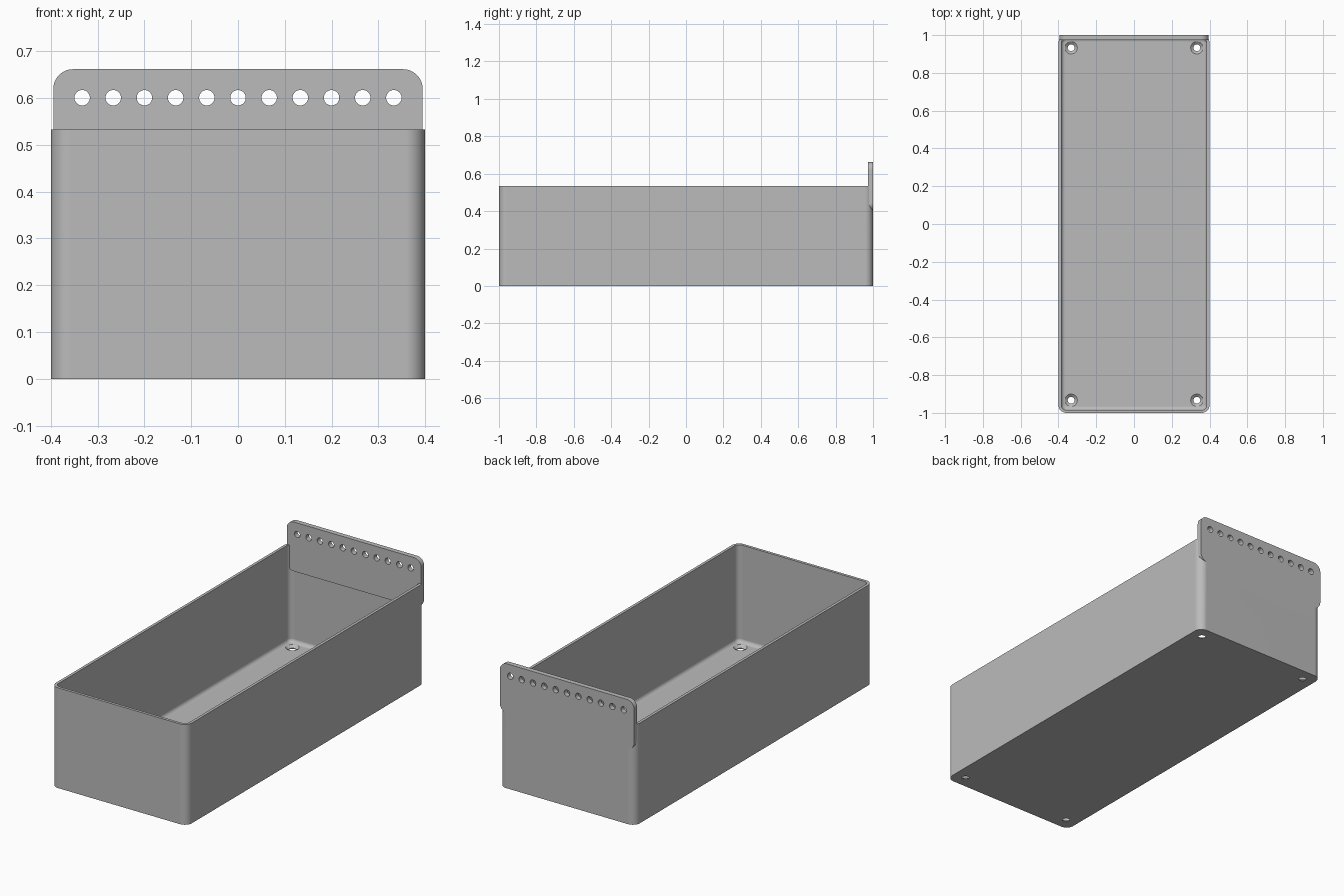
import bpy, bmesh, math
from mathutils import Matrix, Vector

if "Cube" in bpy.data.objects:
    bpy.data.objects.remove(bpy.data.objects["Cube"], do_unlink=True)

grey = bpy.data.materials.new("plain_grey")
grey.use_nodes = True
grey.diffuse_color = (0.5, 0.5, 0.5, 1)
grey.node_tree.nodes["Principled BSDF"].inputs["Base Color"].default_value = (0.5, 0.5, 0.5, 1)

HALF_X, HALF_Y, HEIGHT = 0.4, 1.0, 0.533
WALL, FLOOR, CORNER, FILLET = 0.015, 0.016, 0.042, 0.02


def rounded_rect(hx, hy, r, steps=10):
    """Outline of a rounded rectangle, counter-clockwise."""
    points = []
    for k, (sx, sy) in enumerate([(1, 1), (-1, 1), (-1, -1), (1, -1)]):
        for i in range(steps + 1):
            a = (k + i / steps) * math.pi / 2
            points.append((sx * (hx - r) + r * math.cos(a), sy * (hy - r) + r * math.sin(a)))
    return points


def loft(bm, rings):
    """Skin a closed solid through rings of equal point count."""
    loops = [[bm.verts.new(p) for p in ring] for ring in rings]
    count = len(loops[0])
    for a, b in zip(loops, loops[1:]):
        for i in range(count):
            j = (i + 1) % count
            bm.faces.new((a[i], a[j], b[j], b[i]))
    bm.faces.new(loops[0][::-1])
    bm.faces.new(loops[-1])


def finish(name, bm):
    bmesh.ops.recalc_face_normals(bm, faces=bm.faces)
    mesh = bpy.data.meshes.new(name)
    bm.to_mesh(mesh)
    bm.free()
    mesh.materials.append(grey)
    obj = bpy.data.objects.new(name, mesh)
    bpy.context.collection.objects.link(obj)
    return obj


def activate(obj):
    bpy.ops.object.select_all(action='DESELECT')
    obj.select_set(True)
    bpy.context.view_layer.objects.active = obj


def combine(target, other, operation):
    """Apply a boolean and drop the helper object."""
    mod = target.modifiers.new("combine", 'BOOLEAN')
    mod.operation, mod.solver, mod.object = operation, 'EXACT', other
    activate(target)
    bpy.ops.object.modifier_apply(modifier=mod.name)
    bpy.data.objects.remove(other, do_unlink=True)


# Open bin: outer wall, rim, inner wall, filleted floor
def bin_ring(inset, z):
    outline = rounded_rect(HALF_X - inset, HALF_Y - inset, max(CORNER - inset, 0.005))
    return [(x, y, z) for x, y in outline]


rings = [bin_ring(0, 0), bin_ring(0, HEIGHT), bin_ring(WALL, HEIGHT)]
for i in range(7):
    a = i / 6 * math.pi / 2
    rings.append(bin_ring(WALL + FILLET * (1 - math.cos(a)), FLOOR + FILLET * (1 - math.sin(a))))
bm = bmesh.new()
loft(bm, rings)
storage_bin = finish("storage_bin", bm)

# Countersunk screw holes in the floor corners
bm = bmesh.new()
for sx in (-1, 1):
    for sy in (-1, 1):
        profile = [(0.018, -0.05), (0.018, 0.004), (0.033, FLOOR), (0.033, 0.03)]
        loft(bm, [[(sx * 0.333 + r * math.cos(t * math.tau / 32),
                    sy * 0.933 + r * math.sin(t * math.tau / 32), z) for t in range(32)]
                  for r, z in profile])
combine(storage_bin, finish("screw_cutter", bm), 'DIFFERENCE')

# Back plate rising above the rear wall
PLATE_BOTTOM, PLATE_TOP, PLATE_FRONT = 0.4, 0.662, 0.974
mid, half = (PLATE_TOP + PLATE_BOTTOM) / 2, (PLATE_TOP - PLATE_BOTTOM) / 2
bm = bmesh.new()
loft(bm, [[(x, y, mid + z) for x, z in rounded_rect(0.395, half, 0.042)]
          for y in (PLATE_FRONT, HALF_Y)])
back_plate = finish("back_plate", bm)

# Row of hanging holes through the plate
bm = bmesh.new()
for i in range(-5, 6):
    bmesh.ops.create_cone(
        bm, cap_ends=True, segments=32, radius1=0.0165, radius2=0.0165, depth=0.2,
        matrix=Matrix.Translation(Vector((i / 15, HALF_Y, 0.601))) @ Matrix.Rotation(math.pi / 2, 4, 'X'))
combine(back_plate, finish("hole_cutter", bm), 'DIFFERENCE')

combine(storage_bin, back_plate, 'UNION')

# Smooth the rounded corners and keep the flats clean
activate(storage_bin)
bpy.ops.object.shade_smooth_by_angle(angle=math.radians(30))
weighted = storage_bin.modifiers.new("clean_flats", 'WEIGHTED_NORMAL')
weighted.keep_sharp = True
